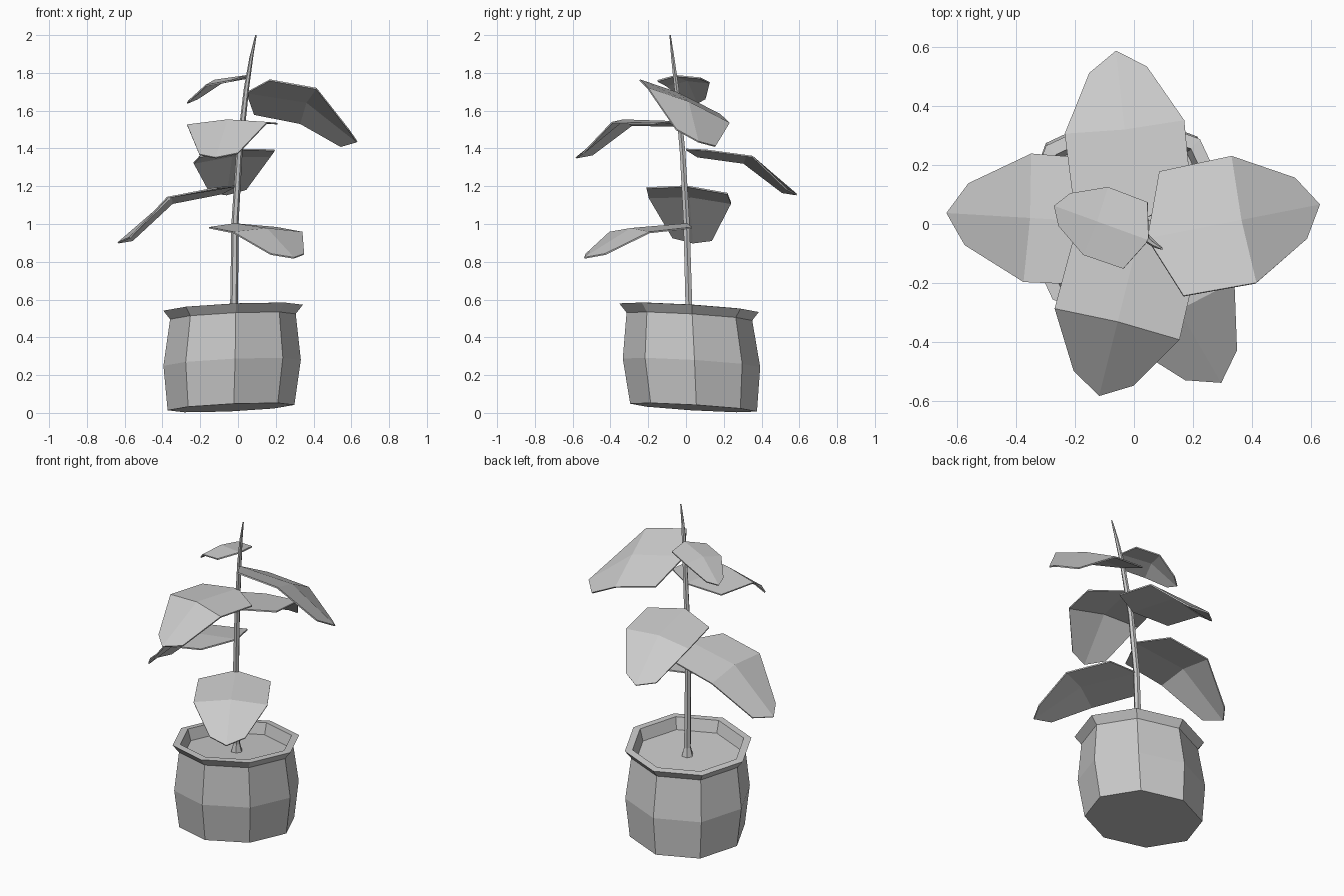
import bpy, bmesh
from math import sin, cos, radians, pi

if "Cube" in bpy.data.objects:
    bpy.data.objects.remove(bpy.data.objects["Cube"])


def finish(name, bm):
    bmesh.ops.recalc_face_normals(bm, faces=bm.faces)
    me = bpy.data.meshes.new(name)
    bm.to_mesh(me)
    bm.free()
    ob = bpy.data.objects.new(name, me)
    bpy.context.collection.objects.link(ob)
    return ob


def lofted(name, rings, sides, phase=0.0, tilt=(0, 0)):
    """Closed skin over rings (x, y, z, radius); tilt = z slope along x and y."""
    bm = bmesh.new()
    rows = []
    for x, y, z, r in rings:
        row = []
        for i in range(sides):
            a = phase + 2 * pi * i / sides
            dx, dy = r * cos(a), r * sin(a)
            row.append(bm.verts.new((x + dx, y + dy, z + tilt[0] * dx + tilt[1] * dy)))
        rows.append(row)
    for lo, hi in zip(rows, rows[1:]):
        for i in range(sides):
            j = (i + 1) % sides
            bm.faces.new((lo[i], lo[j], hi[j], hi[i]))
    bm.faces.new(rows[0][::-1])
    bm.faces.new(rows[-1])
    return finish(name, bm)


def leaf(name, base, azimuth, length, width, crease, tip, roll):
    """Three-by-three folded leaf; crease and tip are drops below the base."""
    bm = bmesh.new()
    a = radians(azimuth)
    # per row: side distance, side width, side height, middle distance, middle height
    rows = [(0.14, 1.0, 0.14 * crease - 0.015, 0.0, 0.0),
            (0.56, 1.02, crease - 0.01, 0.545, crease + 0.01),
            (0.89, 0.49, tip + 0.02, 1.0, tip)]
    grid = []
    for us, ws, zs, um, zm in rows:
        line = []
        for u, v, z in ((us, -ws, zs), (um, 0, zm), (us, ws, zs)):
            u, v = u * length, v * width
            line.append(bm.verts.new((base[0] + u * cos(a) - v * sin(a),
                                      base[1] + u * sin(a) + v * cos(a),
                                      base[2] + z + roll * v)))
        grid.append(line)
    for lo, hi in zip(grid, grid[1:]):
        for i in range(2):
            bm.faces.new((lo[i], hi[i], hi[i + 1], lo[i + 1]))
    ob = finish(name, bm)
    mod = ob.modifiers.new("thickness", 'SOLIDIFY')
    mod.thickness = 0.008
    mod.offset = 0


# Eight-sided pot: bulging wall, flared rim, inner wall and soil, slightly tilted
lofted("pot", [(-0.037, 0.040, 0.028, 0.336),
               (-0.031, 0.029, 0.265, 0.364),
               (-0.027, 0.018, 0.510, 0.333),
               (-0.026, 0.016, 0.557, 0.370),
               (-0.026, 0.016, 0.560, 0.325),
               (-0.027, 0.018, 0.490, 0.305)],
       8, radians(2.5), (0.045, -0.06))

# Stem with flared foot, curving and tapering to the top
lofted("stem", [(-0.022, 0.018, 0.47, 0.040),
                (-0.021, 0.016, 0.54, 0.021),
                (-0.016, 0.003, 1.00, 0.019),
                (0.007, -0.018, 1.38, 0.017),
                (0.045, -0.050, 1.72, 0.014),
                (0.070, -0.070, 1.88, 0.010),
                (0.095, -0.084, 2.00, 0.004)], 6)

# Leaves from bottom to top: base, azimuth, length, width, crease, tip, roll
leaves = [((-0.018, 0.005, 1.00), -60, 0.627, 0.207, -0.035, -0.18, 0.0),
          ((-0.012, 0.000, 1.20), 176.6, 0.624, 0.214, -0.065, -0.30, 0.07),
          ((0.005, 0.000, 1.395), 96.4, 0.590, 0.200, -0.045, -0.24, -0.085),
          ((0.020, -0.030, 1.54), -104, 0.569, 0.214, 0.0, -0.19, 0.03),
          ((0.045, -0.050, 1.695), 11.1, 0.596, 0.215, -0.06, -0.26, -0.42),
          ((0.050, -0.055, 1.785), 160, 0.340, 0.120, -0.035, -0.145, -0.06)]
for n, args in enumerate(leaves, 1):
    leaf(f"leaf_{n}", *args)
